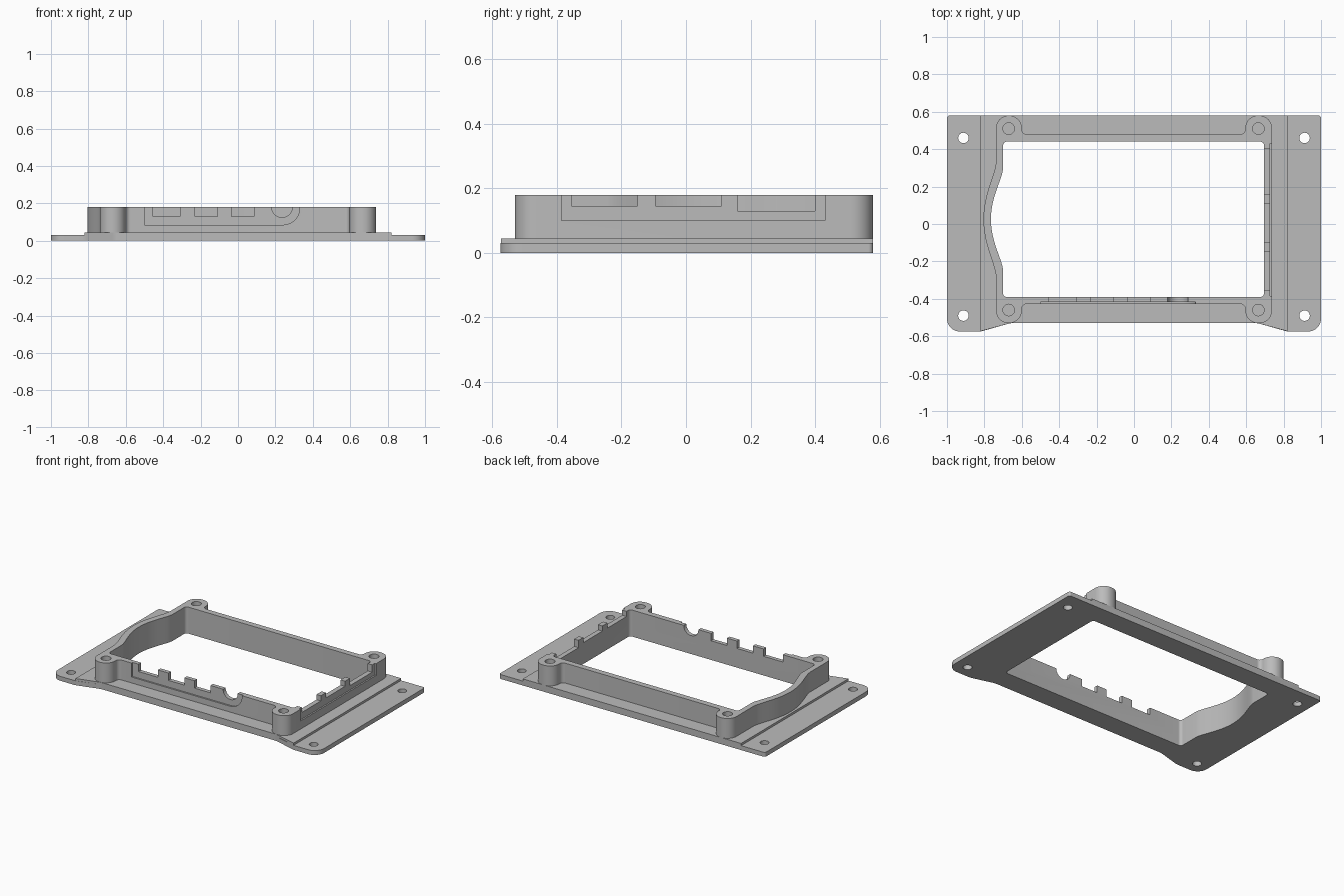
import bpy, bmesh, math
from mathutils import Vector

cube = bpy.data.objects.get("Cube")
if cube:
    bpy.data.objects.remove(cube, do_unlink=True)

grey = bpy.data.materials.new("plain grey")
grey.use_nodes = True
COLOUR = (0.5, 0.5, 0.5, 1)
grey.diffuse_color = COLOUR
grey.node_tree.nodes["Principled BSDF"].inputs["Base Color"].default_value = COLOUR


def rounded(corners, steps=10):
    """Closed outline from (u, v, radius) corners."""
    out = []
    for i, (u, v, r) in enumerate(corners):
        p = Vector((u, v))
        if r == 0:
            out.append(p)
            continue
        a = (Vector(corners[i - 1][:2]) - p).normalized()
        b = (Vector(corners[(i + 1) % len(corners)][:2]) - p).normalized()
        half = a.angle(b) / 2
        centre = p + (a + b).normalized() * r / math.sin(half)
        start = p + a * r / math.tan(half) - centre
        end = p + b * r / math.tan(half) - centre
        sweep = start.angle_signed(end)
        for k in range(steps + 1):
            t = -sweep * k / steps
            c, s = math.cos(t), math.sin(t)
            out.append(centre + Vector((start.x * c - start.y * s, start.x * s + start.y * c)))
    return out


def circle(x, y, r, n=32):
    return [Vector((x + r * math.cos(math.tau * k / n), y + r * math.sin(math.tau * k / n)))
            for k in range(n)]


def prism(name, loops, lo, hi, axis="z"):
    """Extrude an outline, with further loops as holes, along an axis."""
    place = {"z": lambda u, v, w: (u, v, w),
             "y": lambda u, v, w: (u, w, v),
             "x": lambda u, v, w: (w, u, v)}[axis]
    bm = bmesh.new()
    for loop in loops:
        verts = [bm.verts.new(place(p.x, p.y, lo)) for p in loop]
        for i, v in enumerate(verts):
            bm.edges.new((verts[i - 1], v))
    bmesh.ops.triangle_fill(bm, use_beauty=True, edges=bm.edges[:])
    top = bmesh.ops.extrude_face_region(bm, geom=bm.faces[:], use_keep_orig=True)["geom"]
    bmesh.ops.translate(bm, vec=place(0, 0, hi - lo),
                        verts=[g for g in top if isinstance(g, bmesh.types.BMVert)])
    bmesh.ops.recalc_face_normals(bm, faces=bm.faces[:])
    mesh = bpy.data.meshes.new(name)
    bm.to_mesh(mesh)
    bm.free()
    mesh.materials.append(grey)
    obj = bpy.data.objects.new(name, mesh)
    bpy.context.collection.objects.link(obj)
    return obj


def activate(obj):
    bpy.ops.object.select_all(action="DESELECT")
    obj.select_set(True)
    bpy.context.view_layer.objects.active = obj


def cut(obj, cutter):
    mod = obj.modifiers.new("cut", "BOOLEAN")
    mod.operation, mod.solver, mod.object = "DIFFERENCE", "EXACT", cutter
    activate(obj)
    bpy.ops.object.modifier_apply(modifier=mod.name)
    bpy.data.objects.remove(cutter, do_unlink=True)


def bulge(edge, depth, reach, n=28):
    """Bowed section of the left side, running from back to front."""
    ts = [1 - 2 * k / n for k in range(n + 1)]
    return [(edge - depth * (1 - t * t) ** 1.5, 0.025 + reach * t, 0) for t in ts]


# Opening shared by plate and wall
opening = rounded([(-0.70, -0.39, 0.02), (0.695, -0.39, 0.02), (0.695, 0.44, 0.02),
                   (-0.70, 0.44, 0.02)] + bulge(-0.70, 0.065, 0.27))

# Flange plate with screw holes
flange = rounded([(-1, -0.575, 0.07), (-0.82, -0.575, 0.1), (-0.66, -0.53, 0.1),
                  (0.66, -0.53, 0.1), (0.82, -0.575, 0.1), (1, -0.575, 0.07),
                  (1, 0.58, 0.015), (-1, 0.58, 0.015)])
screw_holes = [circle(x, y, 0.028) for x in (-0.912, 0.912) for y in (-0.49, 0.46)]
plate = prism("flange_plate", [flange, opening] + screw_holes, 0, 0.03)

# Raised middle of the plate
middle = rounded([(-0.82, -0.573, 0), (-0.66, -0.53, 0.1), (0.66, -0.53, 0.1),
                  (0.82, -0.573, 0), (0.82, 0.58, 0), (-0.82, 0.58, 0)])
step = prism("raised_step", [middle, opening], 0.03, 0.045)

# Upright wall with a boss at each corner
R, F = 0.068, 0.025
wall_outline = rounded([
    (-0.738, -0.53, R), (-0.6, -0.53, R), (-0.6, -0.428, F),
    (0.595, -0.428, F), (0.595, -0.53, R), (0.738, -0.53, R),
    (0.738, 0.58, R), (0.595, 0.58, R), (0.595, 0.48, F),
    (-0.6, 0.48, F), (-0.6, 0.58, R), (-0.738, 0.58, R)] + bulge(-0.738, 0.067, 0.3))
wall = prism("frame_wall", [wall_outline, opening], 0.045, 0.18)

# Blind holes in the bosses
for x in (-0.67, 0.665):
    for y in (-0.46, 0.51):
        cut(wall, prism("cutter", [circle(x, y, 0.031)], 0.08, 0.25))


def slot(a, b, floor, r_left=0, r_right=0):
    return [rounded([(a, floor, r_left), (b, floor, r_right), (b, 0.25, 0), (a, 0.25, 0)])]


# Front wall: shallow outer recess, three square notches and a round one
cut(wall, prism("cutter", slot(-0.5, 0.33, 0.085, 0, 0.09), -0.47, -0.417, "y"))
for a, b in ((-0.455, -0.31), (-0.23, -0.11), (-0.035, 0.085)):
    cut(wall, prism("cutter", slot(a, b, 0.13), -0.5, -0.33, "y"))
cut(wall, prism("cutter", slot(0.18, 0.29, 0.125, 0.054, 0.054), -0.5, -0.33, "y"))

# Side wall: shallow outer recess and three notches
cut(wall, prism("cutter", slot(-0.385, 0.43, 0.10), 0.728, 0.8, "x"))
for a, b, floor in ((-0.355, -0.15, 0.145), (-0.095, 0.11, 0.145), (0.16, 0.4, 0.13)):
    cut(wall, prism("cutter", slot(a, b, floor), 0.65, 0.8, "x"))

for obj in (plate, step, wall):
    activate(obj)
    bpy.ops.object.shade_smooth_by_angle(angle=math.radians(30))
